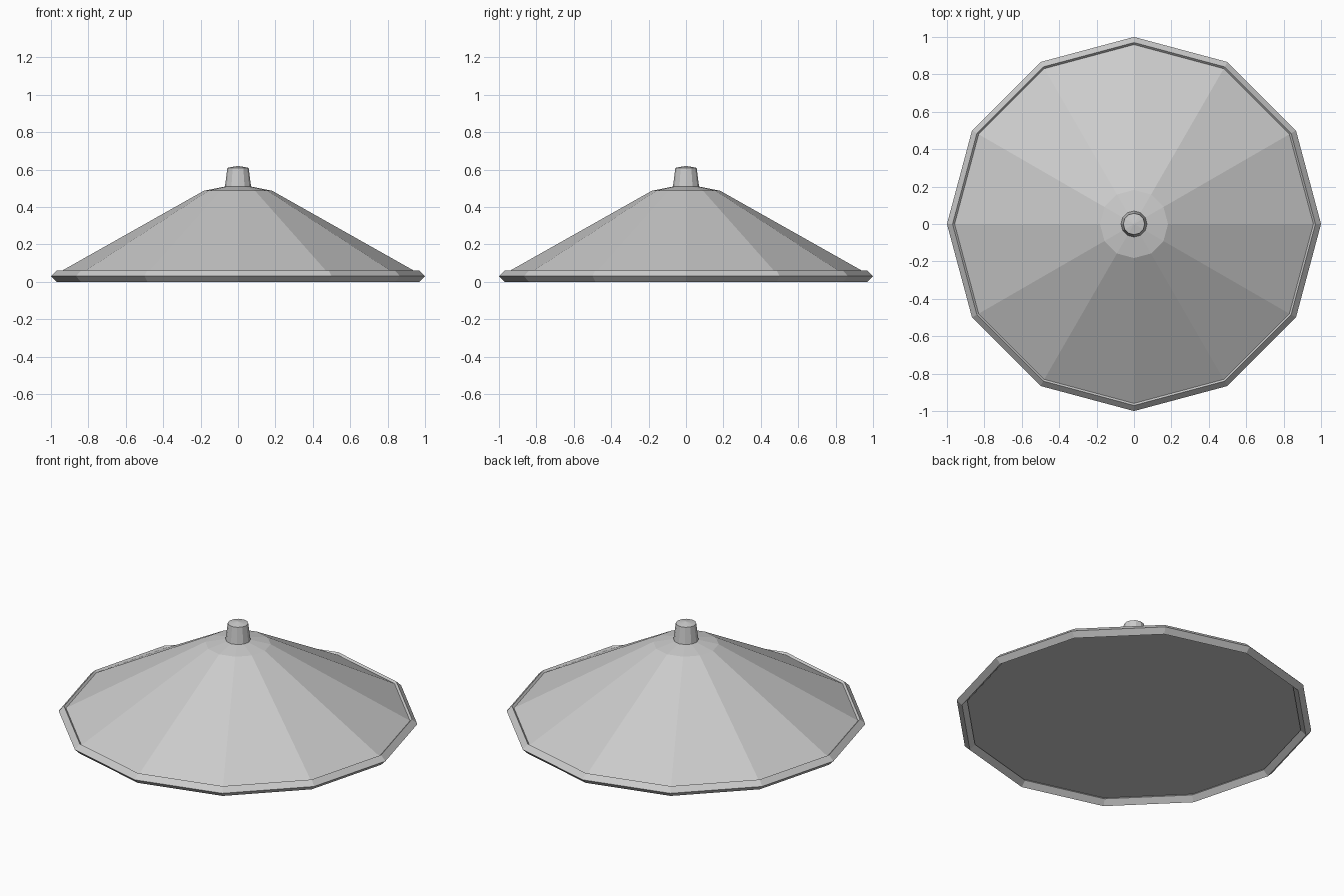
import bpy, bmesh, math

if "Cube" in bpy.data.objects:
    bpy.data.objects.remove(bpy.data.objects["Cube"])

SIDES = 12
grey = bpy.data.materials.new("light grey")
grey.diffuse_color = (0.6, 0.6, 0.6, 1)
grey.use_nodes = True
grey.node_tree.nodes["Principled BSDF"].inputs["Base Color"].default_value = grey.diffuse_color


def lathe(name, profile, closed=False):
    """Spin an (r, z) profile into a flat-shaded 12-sided part."""
    bm = bmesh.new()
    rings = []
    for r, z in profile:
        if r == 0:
            rings.append([bm.verts.new((0, 0, z))] * SIDES)
        else:
            rings.append([bm.verts.new((r * math.cos(2 * math.pi * i / SIDES),
                                        r * math.sin(2 * math.pi * i / SIDES), z))
                          for i in range(SIDES)])
    pairs = list(zip(rings, rings[1:]))
    if closed:
        pairs.append((rings[-1], rings[0]))
    for a, b in pairs:
        for i in range(SIDES):
            j = (i + 1) % SIDES
            loop = list(dict.fromkeys([a[i], a[j], b[j], b[i]]))
            bm.faces.new(loop)
    bmesh.ops.recalc_face_normals(bm, faces=bm.faces)
    mesh = bpy.data.meshes.new(name)
    bm.to_mesh(mesh)
    bm.free()
    mesh.materials.append(grey)
    obj = bpy.data.objects.new(name, mesh)
    bpy.context.collection.objects.link(obj)
    return obj


# Conical shade with a shallow cap and a nearly flat underside
lathe("shade", [(0, 0.05), (0.97, 0.043), (0.182, 0.487), (0, 0.523)])
# Diamond-section rim around the edge
lathe("rim", [(1.0, 0.03), (0.97, 0.06), (0.94, 0.03), (0.97, 0.0)], closed=True)
# Tapered knob with a slightly peaked top
lathe("knob", [(0, 0.50), (0.071, 0.50), (0.057, 0.609), (0, 0.62)])
